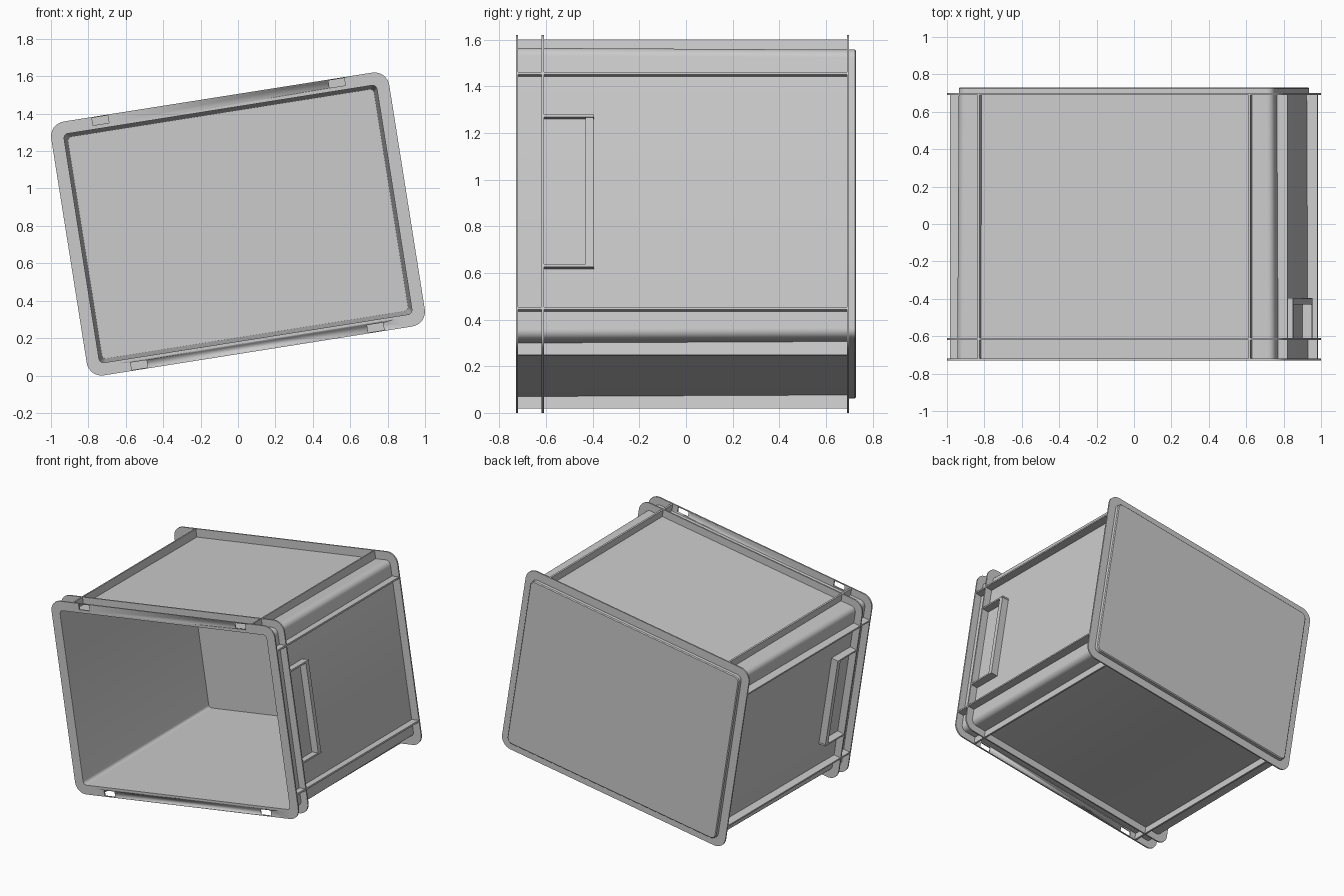
import bpy, bmesh, math
from mathutils import Matrix, Vector

if "Cube" in bpy.data.objects:
    bpy.data.objects.remove(bpy.data.objects["Cube"])

# Crate is modelled square (u = x, v = z), then tilted 9 degrees about y
TILT = Matrix.Translation((0, 0, 0.81)) @ Matrix.Rotation(math.radians(-9), 4, 'Y')
A, B = 0.915, 0.687                  # half size of the flanges
Y0, Y1, YBACK = -0.73, 0.73, 0.695   # opening, base, rear flange


def finish(bm, name):
    bmesh.ops.recalc_face_normals(bm, faces=bm.faces)
    me = bpy.data.meshes.new(name)
    bm.to_mesh(me)
    bm.free()
    ob = bpy.data.objects.new(name, me)
    bpy.context.collection.objects.link(ob)
    ob.matrix_world = TILT
    bpy.ops.object.select_all(action='DESELECT')
    ob.select_set(True)
    bpy.context.view_layer.objects.active = ob
    bpy.ops.object.shade_smooth_by_angle(angle=math.radians(35))
    return ob


def ring(bm, a, b, r, y, n=8):
    """Rounded rectangle loop of verts in the plane y."""
    verts = []
    for k, (sx, sz) in enumerate(((1, 1), (-1, 1), (-1, -1), (1, -1))):
        for i in range(n + 1):
            t = math.pi / 2 * (k + i / n)
            verts.append(bm.verts.new((sx * (a - r) + r * math.cos(t), y,
                                       sz * (b - r) + r * math.sin(t))))
    return verts


def bridge(bm, p, q):
    for i in range(len(p)):
        j = (i + 1) % len(p)
        bm.faces.new((p[i], p[j], q[j], q[i]))


def add_box(bm, x0, x1, y0, y1, z0, z1):
    m = Matrix.Translation(((x0 + x1) / 2, (y0 + y1) / 2, (z0 + z1) / 2))
    bmesh.ops.create_cube(bm, size=1, matrix=m @ Matrix.Diagonal(
        (abs(x1 - x0), abs(y1 - y0), abs(z1 - z0), 1)))


# Tapered hollow shell with closed base
bm = bmesh.new()
loops = [ring(bm, 0.828, 0.600, 0.02, 0.70), ring(bm, 0.847, 0.620, 0.025, Y0),
         ring(bm, 0.862, 0.634, 0.04, Y0), ring(bm, 0.855, 0.627, 0.04, Y1 - 0.006),
         ring(bm, 0.849, 0.621, 0.034, Y1)]
for p, q in zip(loops, loops[1:]):
    bridge(bm, p, q)
bm.faces.new(loops[0])
bm.faces.new(loops[-1])
finish(bm, "crate_shell")


def flange(name, y, t=0.01):
    bm = bmesh.new()
    ls = [ring(bm, A, B, 0.08, y), ring(bm, A, B, 0.08, y + t),
          ring(bm, 0.854, 0.626, 0.03, y + t), ring(bm, 0.854, 0.626, 0.03, y)]
    for i in range(4):
        bridge(bm, ls[i], ls[(i + 1) % 4])
    return finish(bm, name)


# Three flanges around the shell
rim = flange("front_rim", Y0)
flange("middle_flange", -0.62)
flange("rear_flange", YBACK - 0.005)

# Four latch slots cut in the front rim
bm = bmesh.new()
for sx in (-1, 1):
    for sz in (-1, 1):
        add_box(bm, sx * 0.64 - 0.043, sx * 0.64 + 0.043, Y0 - 0.05, Y0 + 0.05,
                sz * 0.662 - 0.02, sz * 0.662 + 0.02)
cutter = finish(bm, "slot_cutter")
cutter.hide_render = True
mod = rim.modifiers.new("slots", 'BOOLEAN')
mod.operation = 'DIFFERENCE'
mod.solver = 'EXACT'
mod.object = cutter
bpy.context.view_layer.objects.active = rim
bpy.ops.object.modifier_apply(modifier=mod.name)
bpy.data.objects.remove(cutter)

# Long ribs beside each corner
T = 0.006
bm = bmesh.new()
for s in (-1, 1):
    for k in (-1, 1):
        add_box(bm, k * 0.733 - T, k * 0.733 + T, Y0 + 0.004, YBACK, s * 0.626, s * (B - 0.002))
        add_box(bm, s * 0.854, s * (A - 0.002), Y0 + 0.004, YBACK, k * 0.51 - T, k * 0.51 + T)
finish(bm, "corner_ribs")

# Grip frames on the two short sides
for s, name in ((1, "right_handle"), (-1, "left_handle")):
    bm = bmesh.new()
    for k in (-1, 1):
        add_box(bm, s * 0.854, s * (A - 0.002), -0.615, -0.395, k * 0.325 - T, k * 0.325 + T)
    add_box(bm, s * 0.854, s * (A - 0.003), -0.43, -0.397, -0.325, 0.325)
    finish(bm, name)
